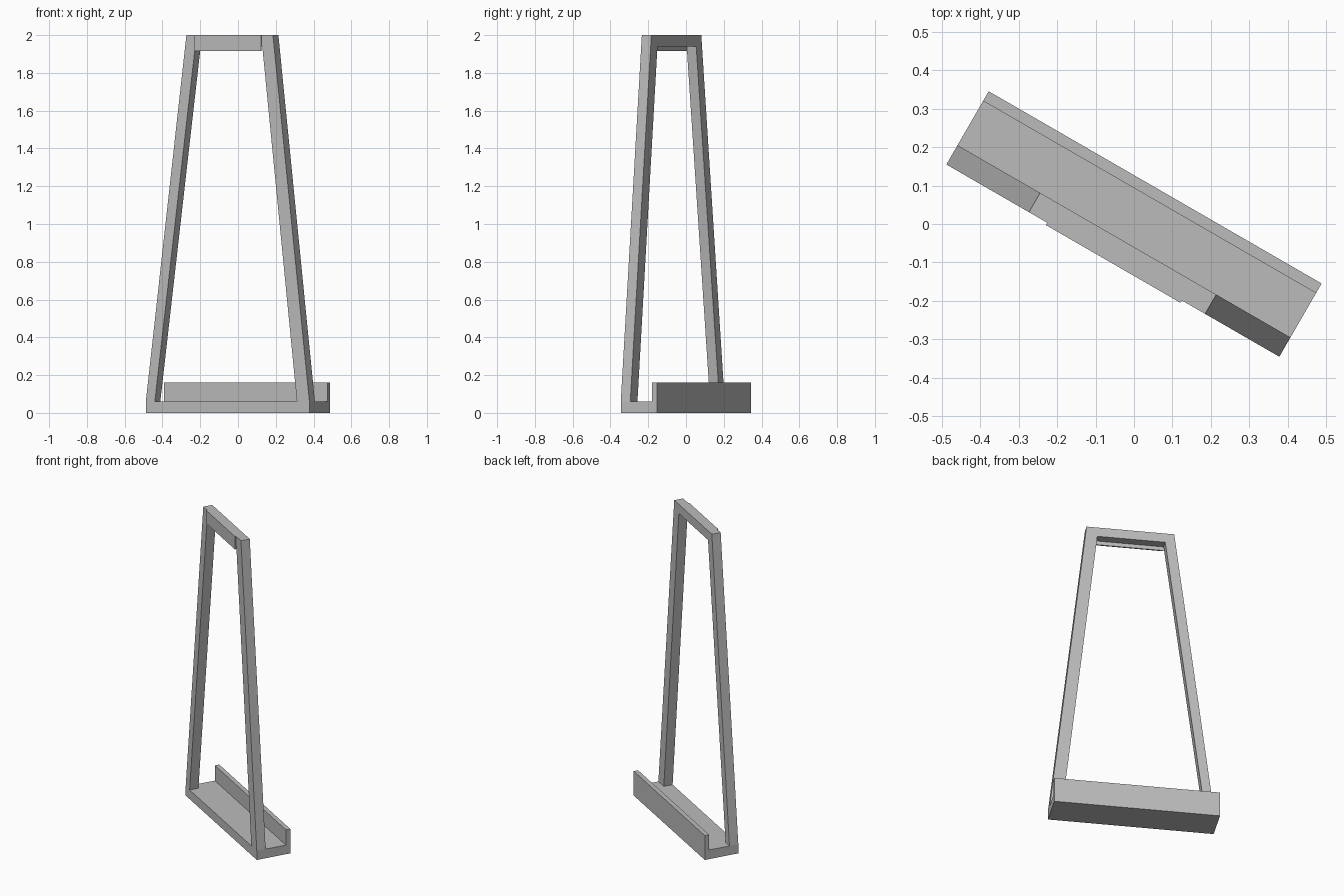
import bpy
import bmesh
from math import radians
from mathutils import Matrix

cube = bpy.data.objects.get("Cube")
if cube:
    bpy.data.objects.remove(cube, do_unlink=True)

# Single plain grey
grey = bpy.data.materials.new("plain grey")
grey.use_nodes = True
color = (0.5, 0.5, 0.5, 1)
grey.diffuse_color = color
grey.node_tree.nodes["Principled BSDF"].inputs["Base Color"].default_value = color

TURN = Matrix.Rotation(radians(-30), 4, "Z")  # whole stand is turned on the floor


def prism(name, outline, place, start, end):
    """Extrude an outline; place(a, b, depth) maps it into space."""
    bm = bmesh.new()
    face = bm.faces.new([bm.verts.new(place(a, b, start)) for a, b in outline])
    offset = place(0, 0, end) - place(0, 0, start)
    new = bmesh.ops.extrude_face_region(bm, geom=[face], use_keep_orig=True)["geom"]
    bmesh.ops.translate(bm, vec=offset,
                        verts=[g for g in new if isinstance(g, bmesh.types.BMVert)])
    bmesh.ops.recalc_face_normals(bm, faces=bm.faces)
    mesh = bpy.data.meshes.new(name)
    bm.to_mesh(mesh)
    bm.free()
    mesh.materials.append(grey)
    obj = bpy.data.objects.new(name, mesh)
    obj.matrix_world = TURN
    bpy.context.collection.objects.link(obj)
    return obj


def along_width(a, b, d):
    return Matrix.Translation((d, a, b)).translation


def along_depth(a, b, d):
    return Matrix.Translation((a, d, b)).translation


HALF, FRONT, BACK, FLOOR = 0.5, -0.11, 0.11, 0.06

# Base tray with a raised lip along the back
prism("base_tray",
      [(FRONT, 0), (BACK, 0), (BACK, 0.16), (0.081, 0.16), (0.081, FLOOR), (FRONT, FLOOR)],
      along_width, -HALF, HALF)

# Tapering upright frame: two legs and the top bar
prism("upright_frame",
      [(-HALF, FLOOR), (-0.252, 2), (0.277, 2), (HALF, FLOOR),
       (0.424, FLOOR), (0.212, 1.94), (-0.198, 1.94), (-0.445, FLOOR)],
      along_depth, FRONT, -0.052)

# Thin plate on the front of the top bar
prism("top_front_plate",
      [(-0.197, 1.915), (0.207, 1.915), (0.207, 2), (-0.197, 2)],
      along_depth, -0.117, -0.108)
